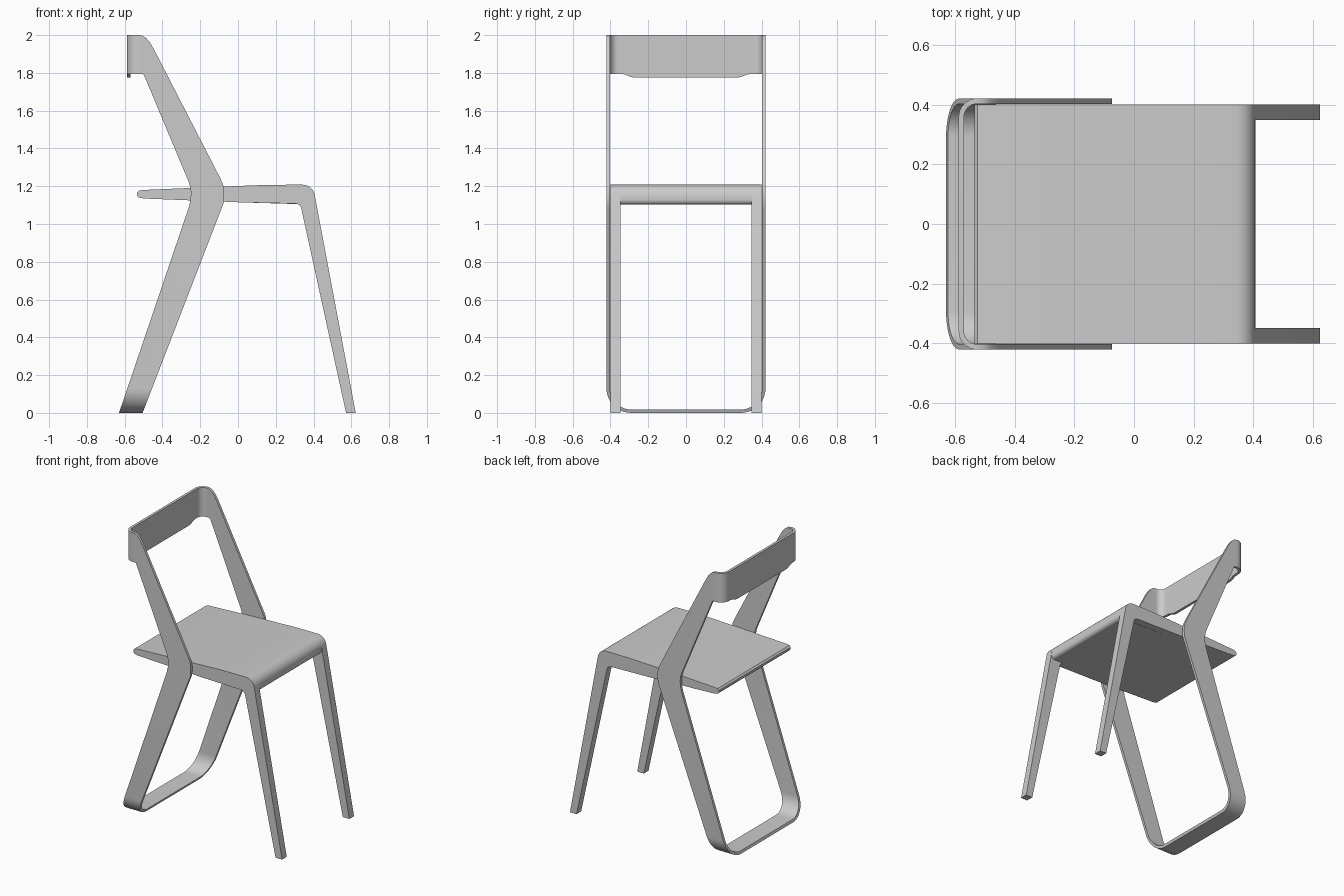
import bpy, bmesh, math

if "Cube" in bpy.data.objects:
    bpy.data.objects.remove(bpy.data.objects["Cube"])

Y_OUT, THICK = 0.421, 0.018      # outer half width and thickness of the bent frame
SEAT_HALF, LEG_IN = 0.40, 0.348  # half width of the seat, inner side of the front legs


def arc(cx, cz, r, a0, a1, n=8):
    """Points on a circle arc, angles in degrees."""
    return [(cx + r * math.cos(math.radians(a0 + (a1 - a0) * i / n)),
             cz + r * math.sin(math.radians(a0 + (a1 - a0) * i / n))) for i in range(n + 1)]


def finish(name, bm):
    bmesh.ops.recalc_face_normals(bm, faces=bm.faces)
    mesh = bpy.data.meshes.new(name)
    bm.to_mesh(mesh)
    bm.free()
    obj = bpy.data.objects.new(name, mesh)
    bpy.context.collection.objects.link(obj)
    bpy.ops.object.select_all(action='DESELECT')
    obj.select_set(True)
    bpy.context.view_layer.objects.active = obj
    bpy.ops.object.shade_smooth_by_angle(angle=math.radians(30))
    return obj


def slab(name, profile, y0, y1):
    """Side profile (x, z) extruded from y0 to y1."""
    bm = bmesh.new()
    face = bm.faces.new([bm.verts.new((x, y0, z)) for x, z in profile])
    new = bmesh.ops.extrude_face_region(bm, geom=[face])['geom']
    bmesh.ops.translate(bm, vec=(0, y1 - y0, 0),
                        verts=[v for v in new if isinstance(v, bmesh.types.BMVert)])
    return finish(name, bm)


# Seat and front legs: shared top line and rounded front knee
top = [(-0.50, 1.180), (-0.25, 1.191), (-0.08, 1.198), (0.15, 1.207), (0.28, 1.208)]
knee = arc(0.342, 1.143, 0.065, 90, 10)
under = [(0.0, 1.115), (-0.25, 1.125), (-0.50, 1.135)]
back_edge = [(-0.525, 1.140), (-0.535, 1.150), (-0.535, 1.165), (-0.525, 1.176)]

nose = arc(0.382, 1.128, 0.0255, 0, -90, 5) + [(0.30, 1.106)]
slab("seat", top + knee + nose + under + back_edge, -LEG_IN, LEG_IN)

leg = [(0.623, 0.0), (0.572, 0.0)] + arc(0.302, 1.074, 0.034, 10, 90, 6)
for side, s in (("right", -1), ("left", 1)):
    slab("front_leg_" + side, top + knee + leg + under + back_edge, s * LEG_IN, s * SEAT_HALF)


# Bent frame: one closed ribbon, stations = (outer A, outer B, inner A, inner B)
def lower_x(z):
    return -0.505 + 0.386 * z, -0.63 + 0.34 * z


half = []


def station(outer_a, outer_b, inner_a, inner_b):
    half.append((outer_a, outer_b, inner_a, inner_b))


# backrest with its deeper middle
X_BACK = -0.588
for y, zb in ((0.0, 1.775), (0.27, 1.775), (0.29, 1.778), (0.325, 1.792), (0.345, 1.795)):
    xi = X_BACK + THICK
    station((X_BACK, y, 2.0), (X_BACK, y, zb), (xi, y, 2.0), (xi, y, zb))

# backrest corner
r = 0.062
for (xo, yo), (xi, yi) in zip(arc(X_BACK + r, Y_OUT - r, r, 180, 90),
                              arc(X_BACK + r, Y_OUT - r, r - THICK, 180, 90)):
    station((xo, yo, 2.0), (xo, yo, 1.795), (xi, yi, 2.0), (xi, yi, 1.795))

# flat sides: front edge point and back edge point
sides = [(-0.503, 1.996, -0.510, 1.795), (-0.485, 1.983, -0.503, 1.794),
         (-0.467, 1.962, -0.499, 1.790), (-0.445, 1.925, -0.490, 1.770),
         (-0.095, 1.245, -0.262, 1.225), (-0.081, 1.215, -0.254, 1.200),
         (-0.074, 1.185, -0.250, 1.175), (-0.073, 1.150, -0.250, 1.150),
         (-0.076, 1.110, -0.252, 1.125), (-0.090, 1.075, -0.260, 1.090)]
for xa, za, xb, zb in sides:
    yi = Y_OUT - THICK
    station((xa, Y_OUT, za), (xb, Y_OUT, zb), (xa, yi, za), (xb, yi, zb))

# floor corner and floor bar
r = 0.13
floor = list(zip(arc(Y_OUT - r, r, r, 0, -90, 10), arc(Y_OUT - r, r, r - THICK, 0, -90, 10)))
floor.append(((0.0, 0.0), (0.0, THICK)))
for (yo, zo), (yi, zi) in floor:
    (oa, ob), (ia, ib) = lower_x(zo), lower_x(zi)
    station((oa, yo, zo), (ob, yo, zo), (ia, yi, zi), (ib, yi, zi))

mirrored = [tuple((x, -y, z) for x, y, z in st) for st in half[-2:0:-1]]
bm = bmesh.new()
rings = [[bm.verts.new(p) for p in st] for st in half + mirrored]
for i, a in enumerate(rings):
    b = rings[(i + 1) % len(rings)]
    for j, k in ((0, 1), (1, 3), (3, 2), (2, 0)):
        bm.faces.new((a[j], a[k], b[k], b[j]))
finish("bent_back_frame", bm)
